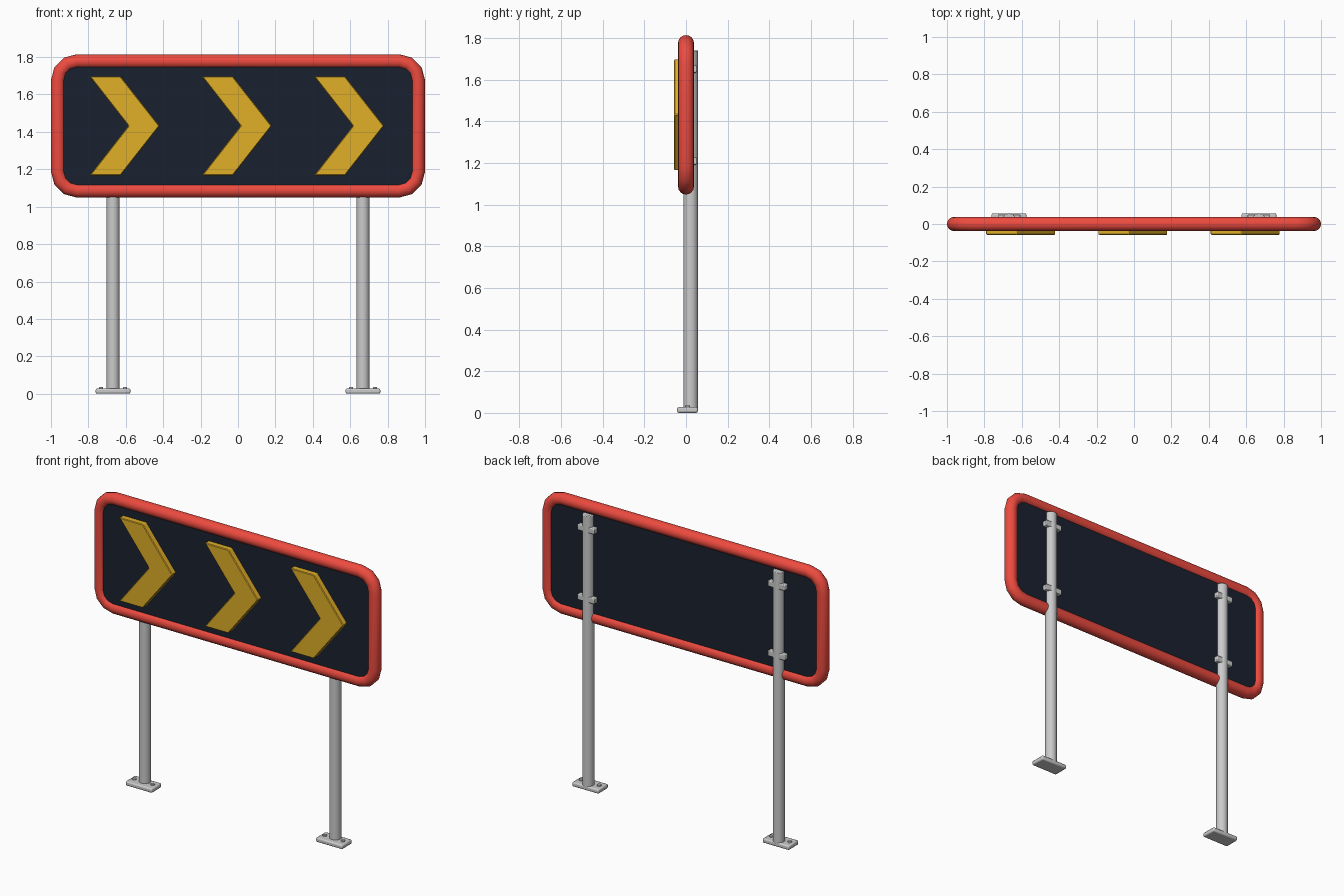
import bpy, bmesh
from math import sin, cos, pi, radians

if "Cube" in bpy.data.objects:
    bpy.data.objects.remove(bpy.data.objects["Cube"])

def material(name, rgb):
    m = bpy.data.materials.new(name)
    m.diffuse_color = (*rgb, 1)
    m.use_nodes = True
    m.node_tree.nodes["Principled BSDF"].inputs["Base Color"].default_value = m.diffuse_color
    return m

RED = material("red", (0.85, 0.07, 0.05))
NAVY = material("navy", (0.010, 0.015, 0.028))
YELLOW = material("yellow", (0.75, 0.43, 0.02))

def finish(name, bm, mat=None, bevel=0, segments=2, smooth=True):
    bmesh.ops.recalc_face_normals(bm, faces=bm.faces)
    me = bpy.data.meshes.new(name)
    bm.to_mesh(me)
    bm.free()
    ob = bpy.data.objects.new(name, me)
    bpy.context.collection.objects.link(ob)
    if mat:
        me.materials.append(mat)
    if bevel:
        b = ob.modifiers.new("bevel", 'BEVEL')
        b.width, b.segments, b.limit_method = bevel, segments, 'ANGLE'
    if smooth:
        bpy.ops.object.select_all(action='DESELECT')
        ob.select_set(True)
        bpy.context.view_layer.objects.active = ob
        bpy.ops.object.shade_smooth_by_angle(angle=radians(35))
    return ob

def box(name, centre, size, bevel):
    bm = bmesh.new()
    bmesh.ops.create_cube(bm, size=1)
    bmesh.ops.scale(bm, vec=size, verts=bm.verts)
    bmesh.ops.translate(bm, vec=centre, verts=bm.verts)
    return finish(name, bm, bevel=bevel)

def cylinder(name, x, y, z0, z1, r, sides, bevel):
    bm = bmesh.new()
    bmesh.ops.create_cone(bm, cap_ends=True, segments=sides,
                          radius1=r, radius2=r, depth=z1 - z0)
    bmesh.ops.translate(bm, vec=(x, y, (z0 + z1) / 2), verts=bm.verts)
    return finish(name, bm, bevel=bevel)

def prism(name, outline, y0, y1, mat, bevel=0):
    bm = bmesh.new()
    face = bm.faces.new([bm.verts.new((x, y0, z)) for x, z in outline])
    ext = bmesh.ops.extrude_face_region(bm, geom=[face], use_keep_orig=True)
    moved = [v for v in ext["geom"] if isinstance(v, bmesh.types.BMVert)]
    bmesh.ops.translate(bm, vec=(0, y1 - y0, 0), verts=moved)
    return finish(name, bm, mat, bevel, 1, smooth=False)

# Rounded rectangle around the sign centre; "grow" offsets it outwards
CZ, HW, HH, RAD, TUBE, STEPS = 1.432, 0.962, 0.345, 0.10, 0.038, 3

def rounded_rect(grow=0):
    pts = []
    for k, (sx, sz) in enumerate([(1, 1), (-1, 1), (-1, -1), (1, -1)]):
        for i in range(STEPS + 1):
            a = (k + i / STEPS) * pi / 2
            pts.append((sx * (HW - RAD) + (RAD + grow) * cos(a),
                        CZ + sz * (HH - RAD) + (RAD + grow) * sin(a)))
    return pts

# Tubular frame swept around the rounded rectangle
bm = bmesh.new()
N = 16
rings = []
for j in range(N):
    t = 2 * pi * j / N
    rings.append([bm.verts.new((x, TUBE * sin(t), z))
                  for x, z in rounded_rect(TUBE * cos(t))])
M = len(rings[0])
for j in range(N):
    p, q = rings[j], rings[(j + 1) % N]
    for i in range(M):
        bm.faces.new((p[i], p[(i + 1) % M], q[(i + 1) % M], q[i]))
finish("frame", bm, RED)

# Sign board
prism("sign_panel", rounded_rect(), -0.022, 0.022, NAVY)

# Three raised chevrons
for n, cx in enumerate((-0.6, 0.0, 0.6)):
    pts = [(-0.193, 0.265), (-0.028, 0.265), (0.18, 0),
           (-0.028, -0.265), (-0.193, -0.265), (0.014, 0)]
    prism(f"chevron_{n + 1}", [(cx + x, CZ + z) for x, z in pts],
          -0.058, -0.015, YELLOW, 0.004)

# Posts with foot plates, bolts and clamps
for side, sx in (("left", -1), ("right", 1)):
    x, y = sx * 0.668, 0.023
    cylinder(f"{side}_post", x, y, 0.015, 1.742, 0.035, 24, 0.004)
    box(f"{side}_foot_plate", (x, 0.007, 0.014), (0.186, 0.1, 0.028), 0.008)
    for d in (-1, 1):
        cylinder(f"{side}_foot_bolt", x + d * 0.064, 0.007, 0.02, 0.036, 0.013, 6, 0.002)
    for z in (1.21, 1.652):
        box(f"{side}_clamp", (x, 0.035, z), (0.12, 0.034, 0.036), 0.005)
